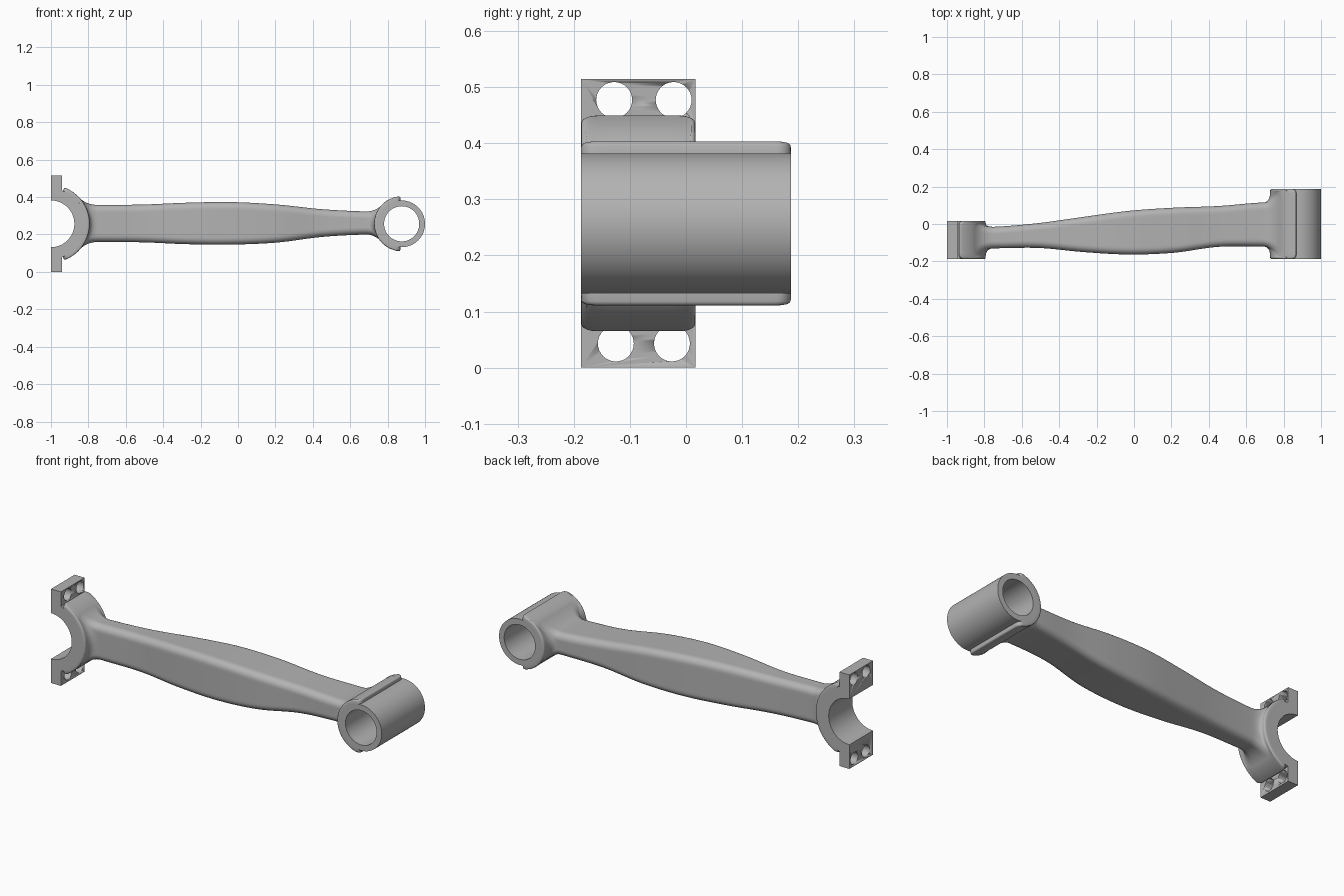
import bpy, bmesh, math
from math import sin, cos, pi, radians
from mathutils import Vector

if "Cube" in bpy.data.objects:
    bpy.data.objects.remove(bpy.data.objects["Cube"])

GREY = (0.45, 0.45, 0.45, 1)
steel = bpy.data.materials.new("grey steel")
steel.use_nodes = True
steel.diffuse_color = GREY
steel.node_tree.nodes["Principled BSDF"].inputs["Base Color"].default_value = GREY

MID = 0.257            # height of the arm axis
FRONT = -0.187


def finish(name, bm, angle=35):
    bmesh.ops.recalc_face_normals(bm, faces=bm.faces)
    mesh = bpy.data.meshes.new(name)
    bm.to_mesh(mesh)
    bm.free()
    ob = bpy.data.objects.new(name, mesh)
    bpy.context.collection.objects.link(ob)
    mesh.materials.append(steel)
    bpy.ops.object.select_all(action='DESELECT')
    ob.select_set(True)
    bpy.context.view_layer.objects.active = ob
    bpy.ops.object.shade_smooth_by_angle(angle=radians(angle))
    return ob


def loft(rings, wrap=False):
    bm = bmesh.new()
    loops = [[bm.verts.new(p) for p in ring] for ring in rings]
    pairs = list(zip(loops, loops[1:])) + ([(loops[-1], loops[0])] if wrap else [])
    for a, b in pairs:
        for i in range(len(a)):
            j = (i + 1) % len(a)
            bm.faces.new((a[i], a[j], b[j], b[i]))
    return bm


def rounded_rect(y0, y1, s0, s1, r, side=14, corner=6):
    """Evenly matched outline points (y, s) of a rounded rectangle."""
    corners = [(y1 - r, s1 - r), (y0 + r, s1 - r), (y0 + r, s0 + r), (y1 - r, s0 + r)]
    pts = []
    for q, (cy, cs) in enumerate(corners):
        for k in range(corner + 1):
            a = pi / 2 * (q + k / corner)
            pts.append(Vector((cy + r * cos(a), cs + r * sin(a))))
        a = pi / 2 * (q + 1)
        ny, ns = corners[(q + 1) % 4]
        end = Vector((ny + r * cos(a), ns + r * sin(a)))
        start = pts[-1]
        pts += [start.lerp(end, k / side) for k in range(1, side)]
    return pts


def section(x, y0, y1, z0, z1):
    return [Vector((x, p.x, p.y)) for p in rounded_rect(y0, y1, z0, z1, 0.035)]


def saddle(end, cx, facing, radius, inner, y0, y1, spread, fillet):
    """Rings that flare from the arm end into a shell wrapped on a cylinder."""
    def wrapped(rad, inset, half, r):
        s = half * radius
        return [Vector((cx + facing * rad * cos(p.y / radius), p.x,
                        MID + rad * sin(p.y / radius)))
                for p in rounded_rect(y0 + inset, y1 - inset, -s, s, r)]
    edge = 0.008 / radius
    foot = wrapped(radius, 0.012, fillet, 0.03)
    bend = [Vector((cx + facing * math.sqrt(max(radius ** 2 - (p.z - MID) ** 2, 0)),
                    p.y, p.z)) for p in end]
    rings = []
    for k in range(1, 11):
        t = k / 10
        rings.append([a * (1 - t) ** 2 + b * 2 * t * (1 - t) + c * t * t
                      for a, b, c in zip(end, bend, foot)])
    rings.append(wrapped(radius, 0.008, spread - edge, 0.022))
    for a in (30, 60, 90):
        c, s = 1 - sin(radians(a)), 1 - cos(radians(a))
        rings.append(wrapped(radius - 0.008 * s, 0.008 * c, spread - edge * c, 0.025))
    rings.append(wrapped(inner, 0, spread, 0.025))
    return rings


# Arm: evenly spaced stations (y low, y high, z low, z high)
stations = [Vector(s) for s in (
    (-.130, -.015, .160, .358), (-.128, .005, .158, .360), (-.150, .038, .148, .370),
    (-.163, .070, .146, .373), (-.154, .087, .157, .360), (-.122, .096, .187, .335),
    (-.120, .115, .200, .323))]
X0, STEP = -0.75, 0.24
arm = []
last = len(stations) - 1
for i in range(last):
    p0, p1 = stations[max(i - 1, 0)], stations[i]
    p2, p3 = stations[i + 1], stations[min(i + 2, last)]
    for k in range(8 + (i == last - 1)):
        t = k / 8
        v = (p1 * 2 + (p2 - p0) * t + (p0 * 2 - p1 * 5 + p2 * 4 - p3) * t ** 2
             + (p1 * 3 - p0 - p2 * 3 + p3) * t ** 3) / 2
        arm.append(section(X0 + STEP * (i + t), *v))
left = saddle(arm[0], -1, 1, 0.207, 0.187, FRONT, 0.017, radians(70), radians(48))
right = saddle(arm[-1], 0.875, -1, 0.147, 0.125, FRONT, -FRONT, radians(87), radians(58))
finish("arm_with_saddles", loft(left[::-1] + arm + right), 50)

# Bushing sleeve at the wide end
rings = []
for k in range(64):
    a = 2 * pi * k / 64
    rings.append([Vector((0.875 + r * cos(a), y, MID + r * sin(a)))
                  for r, y in ((0.125, FRONT), (0.125, -FRONT), (0.094, -FRONT), (0.094, FRONT))])
finish("bushing_sleeve", loft(rings, wrap=True))

# Half clamp with two bolt flanges, extruded along y
PLATE, BORE, OUTER = 0.06, 0.125, 0.187
step_angle = math.acos(PLATE / OUTER)
profile = [(BORE * cos(a), BORE * sin(a)) for a in (pi / 2 - pi * k / 40 for k in range(41))]
profile += [(0, -MID), (PLATE, -MID)]
profile += [(OUTER * cos(a), OUTER * sin(a))
            for a in (step_angle * (k / 20 - 1) for k in range(41))]
profile += [(PLATE, MID), (0, MID)]
bm = bmesh.new()
face = bm.faces.new([bm.verts.new((x - 1, FRONT, z + MID)) for x, z in profile])
grown = bmesh.ops.extrude_face_region(bm, geom=[face])["geom"]
bmesh.ops.translate(bm, vec=(0, 0.204, 0),
                    verts=[g for g in grown if isinstance(g, bmesh.types.BMVert)])
clamp = finish("half_clamp", bm)

# Bolt holes through the flanges
bm = bmesh.new()
for y, z in ((-.128, .477), (-.022, .477), (-.125, .043), (-.025, .043)):
    loop = bmesh.ops.create_cone(bm, cap_ends=True, segments=32, radius1=0.032,
                                 radius2=0.032, depth=0.2)["verts"]
    for v in loop:
        v.co = Vector((v.co.z - 0.97, v.co.x + y, v.co.y + z))
cutter = finish("bolt_hole_cutter", bm)
cutter.hide_render = True
cut = clamp.modifiers.new("bolt_holes", 'BOOLEAN')
cut.object = cutter
cut.solver = 'EXACT'
bpy.context.view_layer.objects.active = clamp
bpy.ops.object.modifier_apply(modifier=cut.name)
bpy.data.objects.remove(cutter)
